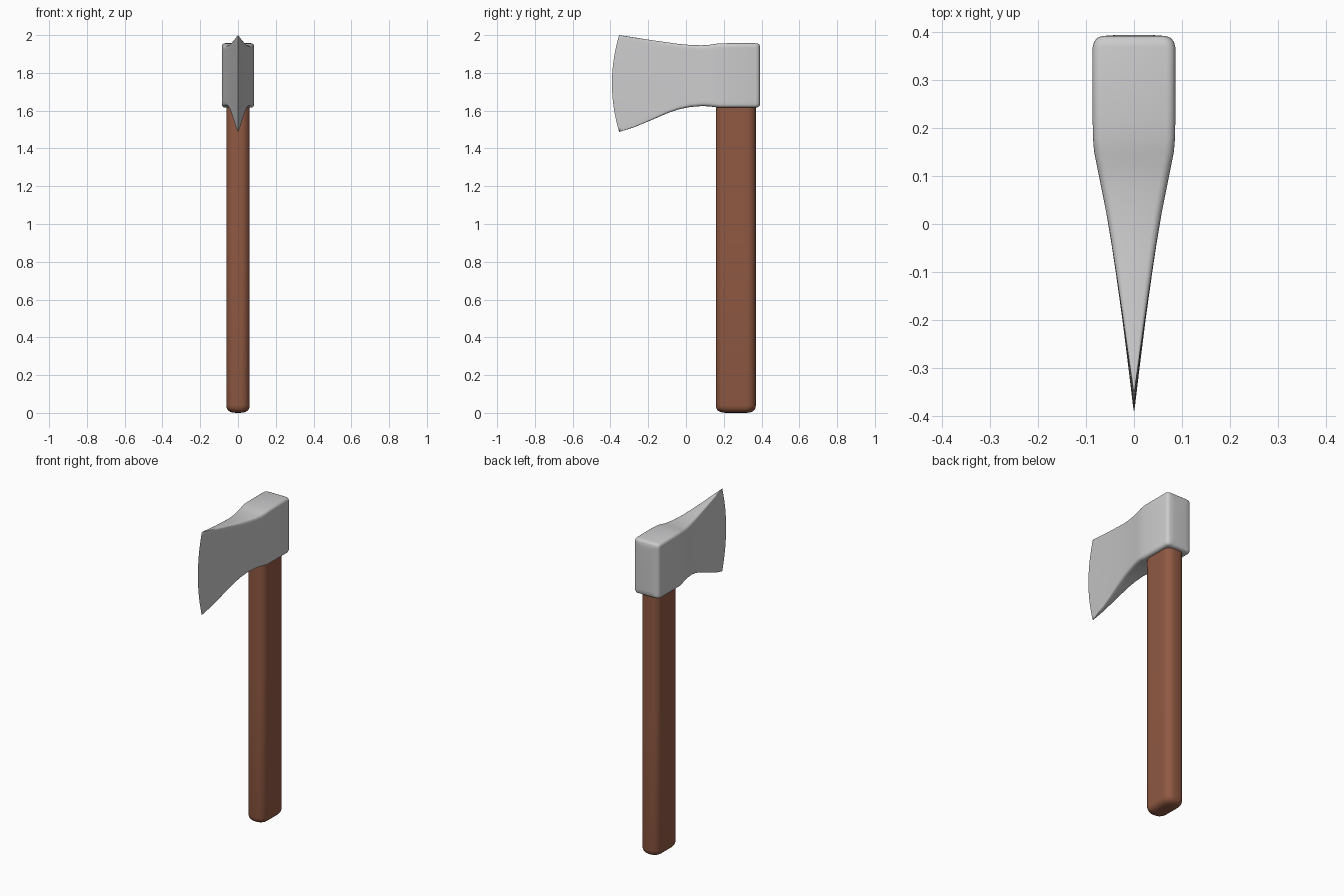
import bpy, bmesh, math

if "Cube" in bpy.data.objects:
    bpy.data.objects.remove(bpy.data.objects["Cube"])


def material(name, rgb):
    m = bpy.data.materials.new(name)
    m.diffuse_color = (*rgb, 1)
    m.use_nodes = True
    m.node_tree.nodes["Principled BSDF"].inputs["Base Color"].default_value = m.diffuse_color
    return m


def loft(name, rings, mat, angle):
    """Skin matching closed rings, cap both ends and smooth shallow edges."""
    bm = bmesh.new()
    rows = [[bm.verts.new(p) for p in ring] for ring in rings]
    n = len(rows[0])
    for a, b in zip(rows, rows[1:]):
        for i in range(n):
            j = (i + 1) % n
            bm.faces.new((a[i], a[j], b[j], b[i]))
    bm.faces.new(rows[0])
    bm.faces.new(rows[-1])
    bmesh.ops.remove_doubles(bm, verts=bm.verts, dist=0.0002)
    # the knife edge collapses to a line, so drop any face without area
    flat = [f for f in bm.faces if f.calc_area() < 1e-9]
    bmesh.ops.delete(bm, geom=flat, context='FACES')
    bmesh.ops.recalc_face_normals(bm, faces=bm.faces)
    me = bpy.data.meshes.new(name)
    bm.to_mesh(me)
    bm.free()
    me.materials.append(mat)
    ob = bpy.data.objects.new(name, me)
    bpy.context.collection.objects.link(ob)
    bpy.context.view_layer.objects.active = ob
    ob.select_set(True)
    bpy.ops.object.shade_smooth_by_angle(angle=math.radians(angle))
    ob.select_set(False)
    return ob


def rounded_rect(hw, hh, r, side=12, arc=4):
    """Rounded rectangle with subdivided long sides, symmetric in both axes."""
    quarter = [(hw, (hh - r) * i / side) for i in range(side)]
    for i in range(arc + 1):
        a = math.pi / 2 * i / arc
        quarter.append((hw - r + r * math.cos(a), hh - r + r * math.sin(a)))
    half = quarter + [(-x, z) for x, z in reversed(quarter)]
    return half + [(-x, -z) for x, z in half[1:-1]]


def head_ring(y, hw, zb, zt, bow, r):
    mid, hh = (zb + zt) / 2, (zt - zb) / 2
    return [(x, y + bow * (z / hh) ** 2, mid + z)
            for x, z in rounded_rect(hw, hh, r)]


steel = material("steel grey", (0.60, 0.60, 0.61))
wood = material("brown wood", (0.28, 0.10, 0.055))

# Axe head: y, half width, bottom, top, edge bow, corner radius
sections = [
    (-0.392, 0.0, 1.488, 2.0, 0.038, 0.0),
    (-0.375, 0.0025, 1.492, 1.998, 0.036, 0.001),
    (-0.30, 0.0115, 1.512, 1.988, 0.025, 0.004),
    (-0.20, 0.024, 1.548, 1.974, 0.012, 0.008),
    (-0.10, 0.038, 1.588, 1.961, 0.005, 0.012),
    (-0.04, 0.047, 1.607, 1.953, 0.002, 0.014),
    (0.02, 0.057, 1.619, 1.948, 0, 0.016),
    (0.08, 0.069, 1.624, 1.946, 0, 0.017),
    (0.12, 0.077, 1.623, 1.948, 0, 0.018),
    (0.15, 0.083, 1.619, 1.953, 0, 0.018),
    (0.18, 0.0855, 1.616, 1.956, 0, 0.018),
    (0.22, 0.086, 1.616, 1.957, 0, 0.018),
    (0.368, 0.086, 1.616, 1.957, 0, 0.018),
    (0.379, 0.083, 1.618, 1.955, 0, 0.018),
    (0.387, 0.077, 1.622, 1.951, 0, 0.017),
    (0.391, 0.067, 1.629, 1.944, 0, 0.015),
    (0.393, 0.040, 1.650, 1.923, 0, 0.012),
]
loft("axe_head", [head_ring(*s) for s in sections], steel, 40)


# Handle: rounded oval post with a softened, slightly domed butt
def handle_ring(z, inset):
    return [(x, 0.264 + y, z)
            for x, y in rounded_rect(0.062 - inset, 0.106 - inset,
                                     min(0.046, 0.060 - inset), 4, 6)]


butt = [(0.005, 0.050), (0.008, 0.030), (0.012, 0.018), (0.019, 0.009),
        (0.029, 0.003), (0.045, 0.0), (0.9, 0.0), (1.75, 0.0)]
loft("handle", [handle_ring(z - 0.005, i) for z, i in butt], wood, 50)
